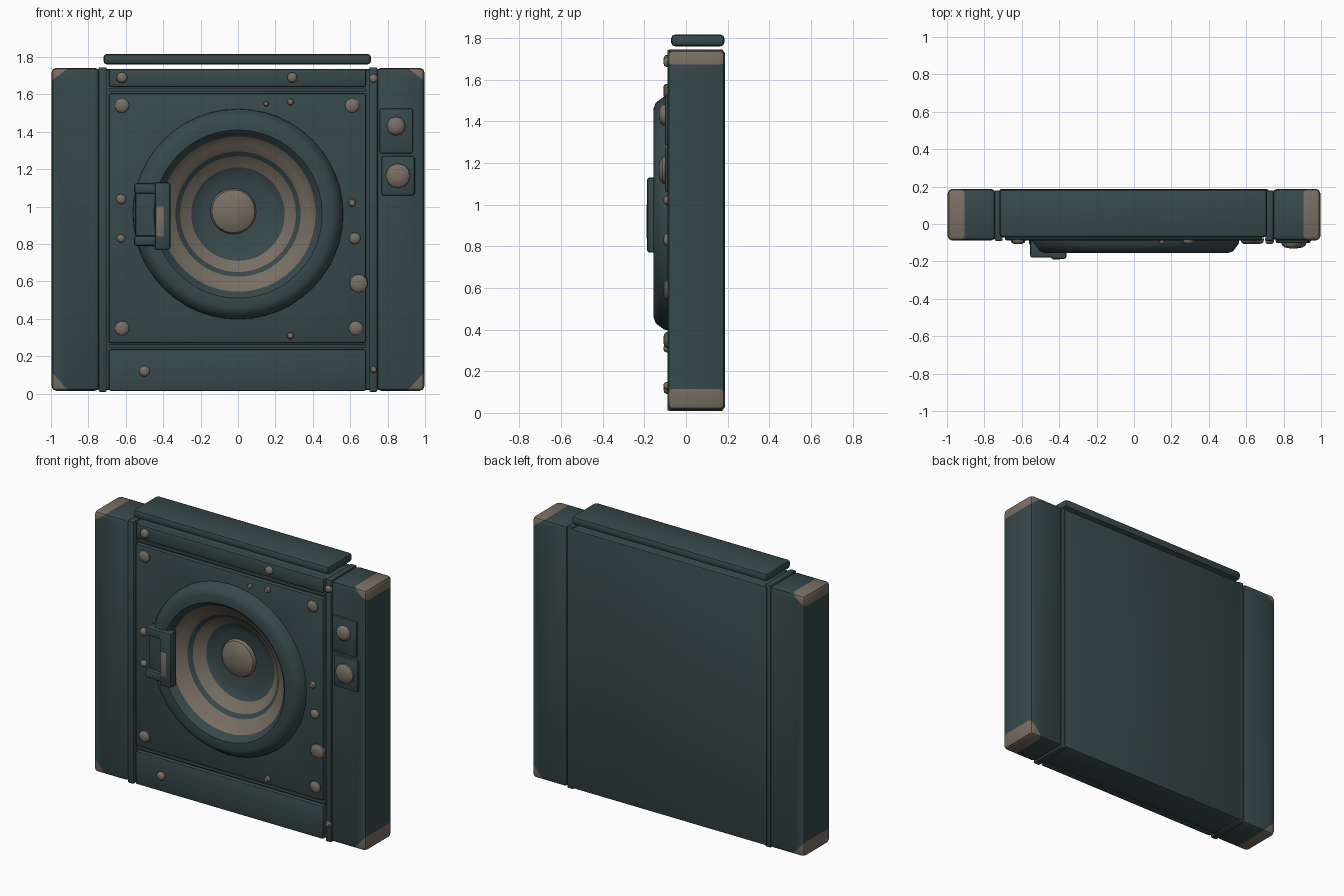
import bpy, bmesh
from math import sin, cos, tau
from mathutils import Vector

if "Cube" in bpy.data.objects:
    bpy.data.objects.remove(bpy.data.objects["Cube"])


def material(name, rgb):
    m = bpy.data.materials.new(name)
    m.use_nodes = True
    m.diffuse_color = (*rgb, 1)
    bsdf = m.node_tree.nodes["Principled BSDF"]
    bsdf.inputs["Base Color"].default_value = (*rgb, 1)
    bsdf.inputs["Roughness"].default_value = 0.8
    return m


TEAL, TAN = 0, 1
MATS = [material("dark_teal", (0.038, 0.066, 0.068)),
        material("worn_tan", (0.19, 0.16, 0.125))]
FRONT = -0.088      # front of the panels
BACK = 0.188


def finish(name, bm, smooth=35):
    mesh = bpy.data.meshes.new(name)
    bm.to_mesh(mesh)
    bm.free()
    for m in MATS:
        mesh.materials.append(m)
    ob = bpy.data.objects.new(name, mesh)
    bpy.context.collection.objects.link(ob)
    bpy.ops.object.select_all(action='DESELECT')
    ob.select_set(True)
    bpy.context.view_layer.objects.active = ob
    bpy.ops.object.shade_smooth_by_angle(angle=smooth * tau / 360)
    return ob


def box_mesh(x, y, z, bevel=0.015, mat=TEAL):
    """Bevelled box from (min, max) pairs."""
    bm = bmesh.new()
    bmesh.ops.create_cube(bm, size=1)
    for v in bm.verts:
        v.co = Vector([(a + b) / 2 + c * (b - a) for (a, b), c in zip((x, y, z), v.co)])
    bmesh.ops.bevel(bm, geom=bm.edges[:], offset=bevel, segments=2,
                    profile=0.5, affect='EDGES')
    for f in bm.faces:
        f.material_index = mat
    return bm


def box(name, x, y, z, bevel=0.015, mat=TEAL):
    return finish(name, box_mesh(x, y, z, bevel, mat))


def lathe(name, cx, cz, profile, sides=40):
    """Turn (radius, y, colour) points, outside to inside, facing the front."""
    bm = bmesh.new()
    rings = [[bm.verts.new((cx + r * cos(tau * i / sides), y, cz + r * sin(tau * i / sides)))
              for i in range(sides)] for r, y, _ in profile]
    for k in range(len(rings) - 1):
        a, b = rings[k], rings[k + 1]
        for i in range(sides):
            j = (i + 1) % sides
            bm.faces.new((a[i], a[j], b[j], b[i])).material_index = profile[k][2]
    bm.faces.new(rings[-1]).material_index = profile[-1][2]
    return finish(name, bm, 40)


def stud(name, x, z, r, y=FRONT, height=0.02, mat=TAN):
    lathe(name, x, z, [(r, y + 0.01, mat), (r * 0.95, y - height * 0.4, mat),
                       (r * 0.7, y - height * 0.85, mat), (r * 0.3, y - height, mat)], 12)


def cut_round(ob, cutter):
    mod = ob.modifiers.new("round_opening", 'BOOLEAN')
    mod.operation = 'DIFFERENCE'
    mod.solver = 'EXACT'
    mod.object = cutter
    bpy.context.view_layer.objects.active = ob
    bpy.ops.object.modifier_apply(modifier=mod.name)


# Cabinet body and main front panel with a round opening
body = box("cabinet_body", (-0.72, 0.72), (-0.06, BACK), (0.02, 1.735), 0.012)
panel = box("front_panel", (-0.69, 0.685), (FRONT, -0.04), (0.27, 1.605), 0.01)
bpy.ops.mesh.primitive_cylinder_add(vertices=40, radius=0.44, depth=0.5,
                                    location=(0, -0.15, 0.96), rotation=(tau / 4, 0, 0))
cutter = bpy.context.object
for part in (body, panel):
    cut_round(part, cutter)
bpy.data.objects.remove(cutter)

box("top_panel", (-0.69, 0.685), (FRONT + 0.004, -0.04), (1.64, 1.735), 0.01)
box("lower_panel", (-0.69, 0.685), (FRONT, -0.04), (0.015, 0.235), 0.01)
box("panel_rail_top", (-0.69, 0.685), (-0.074, -0.04), (1.615, 1.632), 0.004)
box("panel_rail_bottom", (-0.69, 0.685), (-0.074, -0.04), (0.243, 0.262), 0.004)

# Side columns with worn corners
for side, label in ((-1, "right"), (1, "left")):
    x = sorted((side * 0.74, side * 0.997))
    bm = box_mesh(x, (FRONT, BACK), (0.015, 1.742), 0.025)
    corners = []
    for end, z_end, drop in ((1, 1.742, 0.07), (-1, 0.015, 0.1)):
        point = Vector((side * 0.905, 0, z_end))
        normal = Vector((side * drop, 0, end * 0.092)).normalized()
        corners.append((point, normal))
        bmesh.ops.bisect_plane(bm, geom=bm.verts[:] + bm.edges[:] + bm.faces[:],
                               plane_co=point, plane_no=normal, dist=0.0001)
    for f in bm.faces:
        if any((f.calc_center_median() - p).dot(n) > 0 for p, n in corners):
            f.material_index = TAN
    finish(label + "_column", bm)
    strip = sorted((side * 0.702, side * 0.745))
    box(label + "_seam_strip", strip, (FRONT - 0.002, BACK - 0.008), (0.01, 1.745), 0.008)

# Floating bar on top
box("top_bar", (-0.72, 0.712), (-0.072, BACK - 0.003), (1.76, 1.817), 0.02)

# Raised surround and sunken cone
lathe("cone_surround", 0, 0.96, [
    (0.565, -0.07, TEAL), (0.56, -0.105, TEAL), (0.53, -0.145, TEAL),
    (0.5, -0.156, TEAL), (0.45, -0.154, TEAL), (0.43, -0.135, TEAL),
    (0.415, -0.11, TAN), (0.375, -0.085, TAN), (0.335, -0.05, TEAL),
    (0.31, -0.03, TAN), (0.25, 0.025, TEAL), (0.19, 0.05, TEAL)], 48)
lathe("cone_dome", -0.025, 0.975, [
    (0.125, 0.055, TAN), (0.115, 0.03, TAN), (0.08, 0.012, TAN), (0.03, 0.004, TAN)], 20)

# Latch handle on the surround
box("latch_bar", (-0.445, -0.362), (-0.187, -0.12), (0.77, 1.13), 0.012)
for label, z in (("top", 1.07), ("bottom", 0.79)):
    box("latch_arm_" + label, (-0.555, -0.4), (-0.18, -0.09), (z, z + 0.055), 0.012)
box("latch_base", (-0.55, -0.41), (-0.15, -0.09), (0.8, 1.11), 0.012)
box("latch_wear", (-0.435, -0.395), (-0.19, -0.18), (0.84, 1.0), 0.002, TAN)

# Switch plates and knobs
for label, x, z, h, r in (("upper", 0.845, 1.405, 0.12, 0.052),
                          ("lower", 0.855, 1.165, 0.105, 0.068)):
    box(label + "_switch_plate", (x - 0.088, x + 0.09), (-0.102, -0.07),
        (z - h, z + h), 0.01)
    stud(label + "_knob", x, z + (0.025 if h > 0.11 else 0), r, -0.1, 0.03)

# Panel studs
for i, (x, z, r) in enumerate((
        (-0.62, 1.54, 0.04), (0.61, 1.54, 0.04), (-0.62, 0.35, 0.04), (0.63, 0.35, 0.04),
        (0.645, 0.59, 0.05), (-0.625, 1.04, 0.028), (-0.625, 0.83, 0.023),
        (0.625, 0.83, 0.032), (0.61, 1.02, 0.022), (0.28, 1.56, 0.02), (0.15, 1.55, 0.015),
        (0.28, 0.31, 0.02), (-0.62, 1.69, 0.03), (0.29, 1.69, 0.028),
        (0.725, 1.685, 0.024), (0.725, 0.13, 0.02), (-0.5, 0.12, 0.03))):
    stud("panel_stud_%02d" % (i + 1), x, z, r)
